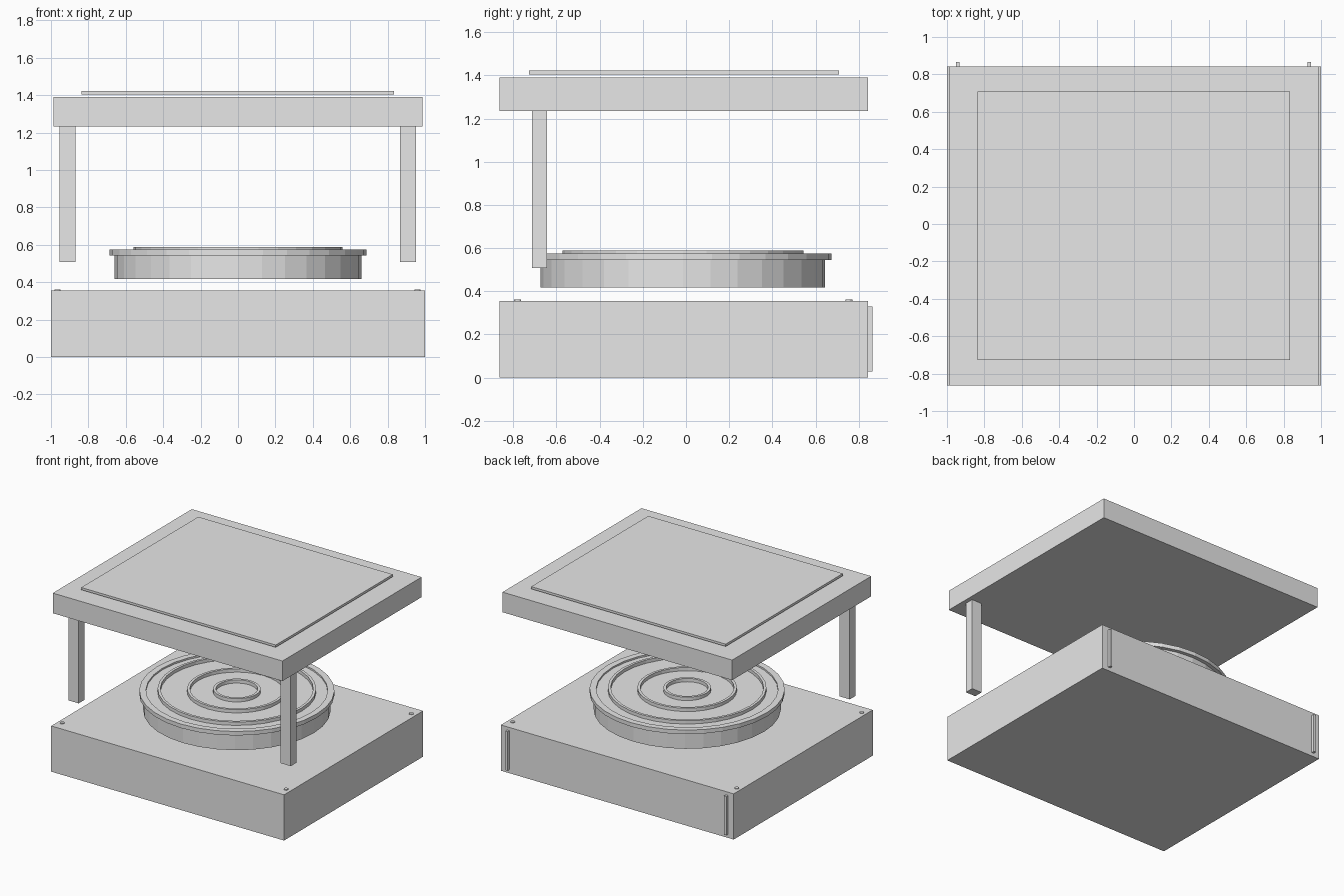
import bpy
import bmesh
from math import cos, sin, tau

cube = bpy.data.objects.get("Cube")
if cube:
    bpy.data.objects.remove(cube, do_unlink=True)

# One plain grey for everything
grey = bpy.data.materials.new("light_grey")
grey.use_nodes = True
grey.diffuse_color = (0.8, 0.8, 0.8, 1)
grey.node_tree.nodes["Principled BSDF"].inputs["Base Color"].default_value = (0.8, 0.8, 0.8, 1)

DISC_Y = -0.014


def finish(name, bm):
    bmesh.ops.recalc_face_normals(bm, faces=bm.faces)
    mesh = bpy.data.meshes.new(name)
    bm.to_mesh(mesh)
    bm.free()
    mesh.materials.append(grey)
    obj = bpy.data.objects.new(name, mesh)
    bpy.context.collection.objects.link(obj)
    return obj


def box(name, x, y, z):
    """Box between (low, high) limits on each axis."""
    bm = bmesh.new()
    bmesh.ops.create_cube(bm, size=1)
    for v in bm.verts:
        v.co = [(lo + hi) / 2 + c * (hi - lo) for c, (lo, hi) in zip(v.co, (x, y, z))]
    return finish(name, bm)


def cylinder(name, x, y, z, radius, sides=32):
    bm = bmesh.new()
    bmesh.ops.create_cone(bm, cap_ends=True, segments=sides, radius1=radius,
                          radius2=radius, depth=z[1] - z[0])
    bmesh.ops.translate(bm, verts=bm.verts, vec=(x, y, (z[0] + z[1]) / 2))
    return finish(name, bm)


def ring(name, inner, outer, z, sides=32):
    """Flat band with a rectangular section, centred on the disc."""
    bm = bmesh.new()
    section = [(inner, z[0]), (outer, z[0]), (outer, z[1]), (inner, z[1])]
    loops = []
    for i in range(sides):
        a = tau * i / sides
        loops.append([bm.verts.new((r * cos(a), DISC_Y + r * sin(a), h)) for r, h in section])
    for i, here in enumerate(loops):
        there = loops[(i + 1) % sides]
        for k in range(4):
            n = (k + 1) % 4
            bm.faces.new((here[k], there[k], there[n], here[n]))
    return finish(name, bm)


# Base block and raised cover with its floating panel
box("base", (-1, 1), (-0.863, 0.843), (0, 0.355))
box("cover", (-0.987, 0.986), (-0.863, 0.843), (1.234, 1.39))
box("cover_panel", (-0.837, 0.834), (-0.728, 0.708), (1.404, 1.422))

# Front legs, rear bars and corner studs on both sides
for side, s in (("right", -1), ("left", 1)):
    leg = 0.911 * s - 0.001
    box(side + "_front_leg", (leg - 0.043, leg + 0.043), (-0.714, -0.645), (0.508, 1.234))
    bar = 0.94 * s - 0.003
    box(side + "_rear_bar", (bar - 0.01, bar + 0.01), (0.843, 0.865), (0.028, 0.33))
    for end, y in (("front", -0.78), ("rear", 0.755)):
        cylinder(f"{side}_{end}_stud", 0.962 * s - 0.002, y, (0.35, 0.361), 0.016, 12)

# Round platter with rim and raised concentric rings
cylinder("platter_body", 0, DISC_Y, (0.417, 0.562), 0.659)
ring("platter_rim", 0.64, 0.687, (0.544, 0.575))
for name, radius in (("outer", 0.558), ("middle", 0.35), ("inner", 0.167)):
    ring(name + "_ring", radius - 0.02, radius, (0.555, 0.588))
